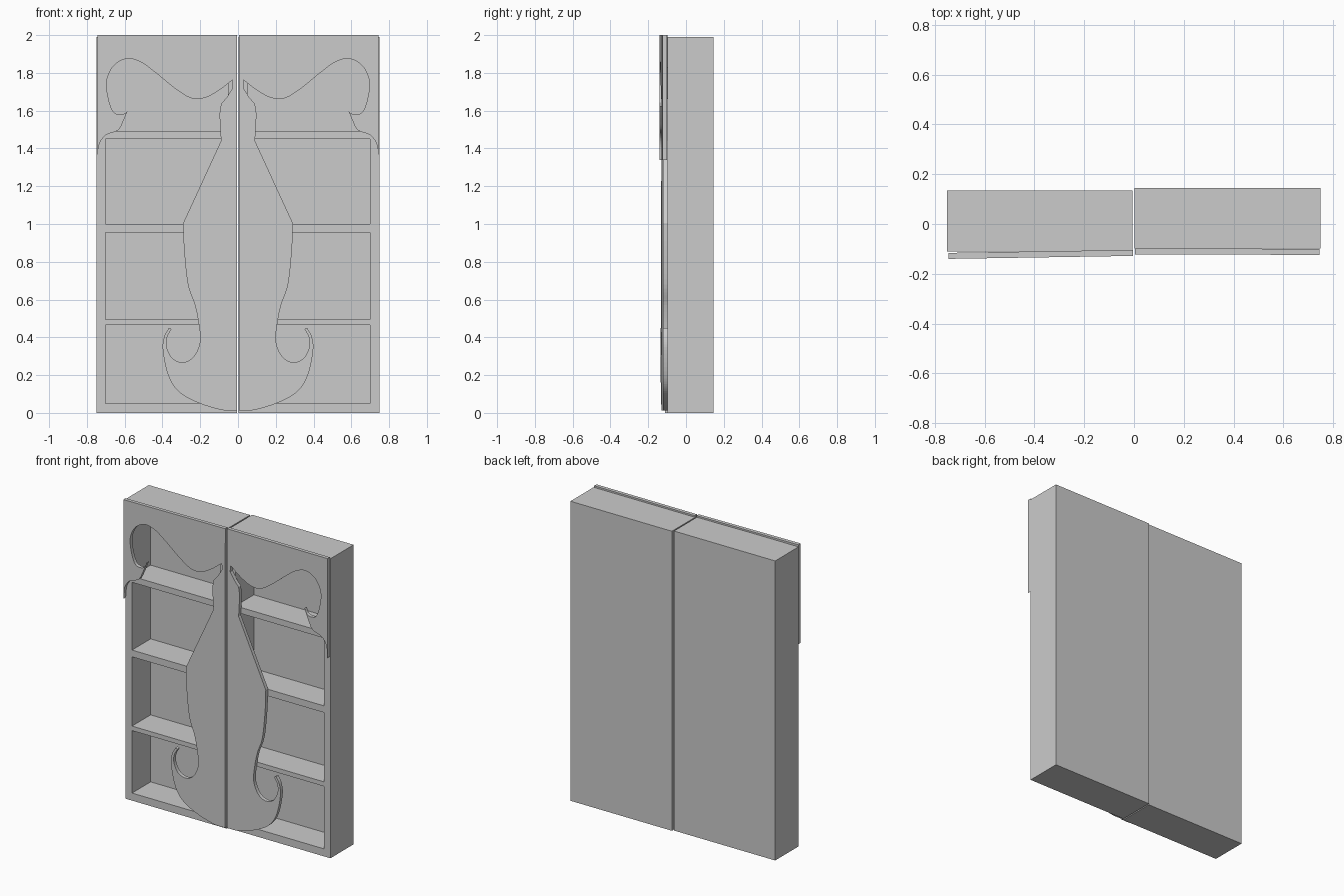
import bpy, bmesh, math
from mathutils import Vector

if "Cube" in bpy.data.objects:
    bpy.data.objects.remove(bpy.data.objects["Cube"])


def finish(bm, name):
    bmesh.ops.recalc_face_normals(bm, faces=bm.faces)
    me = bpy.data.meshes.new(name)
    bm.to_mesh(me)
    bm.free()
    ob = bpy.data.objects.new(name, me)
    bpy.context.collection.objects.link(ob)
    return ob


def extrude(bm, faces, dy):
    r = bmesh.ops.extrude_face_region(bm, geom=faces)
    bmesh.ops.translate(bm, vec=(0, dy, 0),
                        verts=[v for v in r['geom'] if isinstance(v, bmesh.types.BMVert)])
    return [f for f in r['geom'] if isinstance(f, bmesh.types.BMFace)]


# Bookcase half: front frame grid with four recessed compartments
def bookcase(name, x0, x1, y0, y1):
    xs = [x0, x0 + 0.048, x1 - 0.048, x1]
    zs = [0, 0.05, 0.465, 0.495, 0.955, 1.0, 1.45, 1.49, 1.95, 1.99]
    bm = bmesh.new()
    v = [[bm.verts.new((x, y0, z)) for x in xs] for z in zs]
    cells = {(j, i): bm.faces.new((v[j][i], v[j][i + 1], v[j + 1][i + 1], v[j + 1][i]))
             for j in range(len(zs) - 1) for i in range(3)}
    # Outer shell: sides and back
    rim = [v[0][0], v[0][3], v[-1][3], v[-1][0]]
    loop = v[0] + [row[3] for row in v[1:]] + v[-1][2::-1] + [row[0] for row in v[-2:0:-1]]
    back = [bm.verts.new((p.co.x, y1, p.co.z)) for p in loop]
    n = len(loop)
    for k in range(n):
        bm.faces.new((loop[k], loop[(k + 1) % n], back[(k + 1) % n], back[k]))
    bm.faces.new(back)
    # Compartments
    for j in (1, 3, 5, 7):
        f = cells[(j, 1)]
        extrude(bm, [f], y1 - y0 - 0.05)
        if f.is_valid:
            bm.faces.remove(f)
    bmesh.ops.recalc_face_normals(bm, faces=bm.faces)
    bmesh.ops.dissolve_limit(bm, angle_limit=0.01, verts=bm.verts, edges=bm.edges)
    return finish(bm, name)


def spline(pts, steps=6):
    p = [Vector(q) for q in pts]
    p = [2 * p[0] - p[1]] + p + [2 * p[-1] - p[-2]]
    out = []
    for a, b, c, d in zip(p, p[1:], p[2:], p[3:]):
        for k in range(steps):
            t = k / steps
            out.append(0.5 * (2 * b + (c - a) * t + (2 * a - 5 * b + 4 * c - d) * t * t
                              + (3 * b - a - 3 * c + d) * t ** 3))
    return out + [p[-2]]


# Fretwork outline of one half, as smooth runs meeting at corners
RUNS = [
    [(0.745, 1.34), (0.735, 1.42), (0.70, 1.47), (0.635, 1.497), (0.605, 1.55), (0.575, 1.625)],
    [(0.575, 1.625), (0.592, 1.59), (0.625, 1.58), (0.66, 1.595), (0.685, 1.66), (0.695, 1.755),
     (0.66, 1.835), (0.59, 1.875), (0.515, 1.857), (0.435, 1.80), (0.33, 1.715), (0.25, 1.667),
     (0.18, 1.667), (0.106, 1.704), (0.03, 1.762)],
    [(0.24 + 0.05, 1.005), (0.285, 0.86), (0.265, 0.68), (0.228, 0.57), (0.207, 0.466),
     (0.201, 0.376), (0.233, 0.30), (0.286, 0.268), (0.344, 0.286), (0.376, 0.344),
     (0.376, 0.397), (0.352, 0.444)],
    [(0.366, 0.45), (0.39, 0.405), (0.398, 0.333), (0.37, 0.20), (0.317, 0.116),
     (0.222, 0.058), (0.09, 0.016), (0.005, 0.012)],
]
NECK = [(0.028, 1.72), (0.06, 1.67), (0.09, 1.635), (0.098, 1.58), (0.09, 1.44)]


def fretwork(name, side, y_in, y_out, thick=0.024):
    pts = [Vector(q) for q in ((0.004, 2.0), (0.745, 2.0))]
    pts += spline(RUNS[0])[:-1] + spline(RUNS[1]) + [Vector(q) for q in NECK]
    pts += spline(RUNS[2]) + spline(RUNS[3])
    bm = bmesh.new()
    face = bm.faces.new([bm.verts.new((side * p.x, y_in + (y_out - y_in) * p.x / 0.745, p.y))
                         for p in pts])
    extrude(bm, [face], -thick)
    return finish(bm, name)


bookcase("left_bookcase", -0.75, -0.006, -0.11, 0.135)
bookcase("right_bookcase", 0.002, 0.748, -0.098, 0.145)
fretwork("left_fretwork_front", -1, -0.104, -0.116)
fretwork("right_fretwork_front", 1, -0.098, -0.100)
